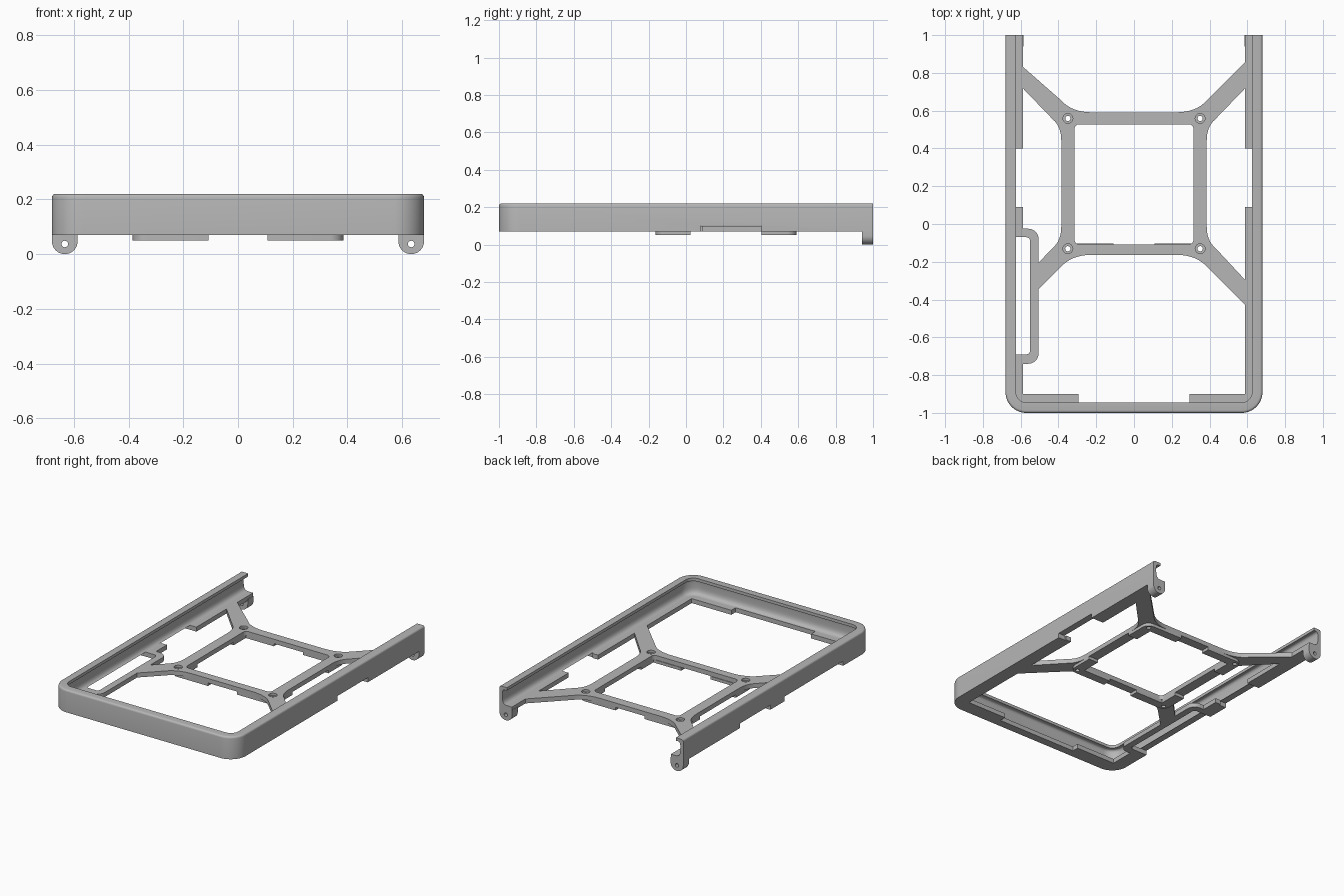
import bpy, bmesh
from math import sin, cos, pi, radians
from mathutils import Matrix, Vector

cube = bpy.data.objects.get("Cube")
if cube:
    bpy.data.objects.remove(cube, do_unlink=True)

grey = bpy.data.materials.new("plain_grey")
grey.use_nodes = True
grey.diffuse_color = (0.47, 0.47, 0.47, 1)
grey.node_tree.nodes["Principled BSDF"].inputs["Base Color"].default_value = grey.diffuse_color

W, BOTTOM, FLOOR, TOP = 0.68, 0.07, 0.10, 0.22   # half width and main heights
LEDGE = 0.588                                    # inner edge of the ledges


def finish(name, bm):
    bmesh.ops.remove_doubles(bm, verts=bm.verts, dist=1e-5)
    bmesh.ops.recalc_face_normals(bm, faces=bm.faces)
    me = bpy.data.meshes.new(name)
    bm.to_mesh(me)
    bm.free()
    me.materials.append(grey)
    ob = bpy.data.objects.new(name, me)
    bpy.context.collection.objects.link(ob)
    return ob


def smooth(ob):
    bpy.ops.object.select_all(action='DESELECT')
    ob.select_set(True)
    bpy.context.view_layer.objects.active = ob
    bpy.ops.object.shade_smooth_by_angle(angle=radians(30))


def plate(name, loops, z0, z1, matrix=Matrix()):
    """Extrude an outline; any further loops become holes."""
    cu = bpy.data.curves.new(name + "_outline", 'CURVE')
    cu.dimensions, cu.fill_mode, cu.extrude = '2D', 'BOTH', (z1 - z0) / 2
    for loop in loops:
        sp = cu.splines.new('POLY')
        sp.points.add(len(loop) - 1)
        for p, (x, y) in zip(sp.points, loop):
            p.co = (x, y, 0, 1)
        sp.use_cyclic_u = True
    tmp = bpy.data.objects.new("outline", cu)
    bpy.context.collection.objects.link(tmp)
    bpy.context.view_layer.update()
    me = bpy.data.meshes.new_from_object(tmp.evaluated_get(bpy.context.evaluated_depsgraph_get()))
    bm = bmesh.new()
    bm.from_mesh(me)
    bm.transform(matrix @ Matrix.Translation((0, 0, (z0 + z1) / 2)))
    bpy.data.objects.remove(tmp, do_unlink=True)
    bpy.data.curves.remove(cu)
    bpy.data.meshes.remove(me)
    ob = finish(name, bm)
    smooth(ob)
    return ob


def arc(cx, cy, r, a0, a1, n=8):
    return [(cx + r * cos(radians(a0 + (a1 - a0) * i / n)),
             cy + r * sin(radians(a0 + (a1 - a0) * i / n))) for i in range(n + 1)]


def circle(cx, cy, r, n=24):
    return arc(cx, cy, r, 0, 360 - 360 / n, n - 1)


def rect(x0, y0, x1, y1):
    return [(x0, y0), (x1, y0), (x1, y1), (x0, y1)]


def round_rect(x0, y0, x1, y1, r):
    return (arc(x0 + r, y0 + r, r, 180, 270) + arc(x1 - r, y0 + r, r, 270, 360)
            + arc(x1 - r, y1 - r, r, 0, 90) + arc(x0 + r, y1 - r, r, 90, 180))


def bend(a, c, b, n=8):
    """Quadratic curve from a to b pulled towards c."""
    a, b, c = Vector(a), Vector(b), Vector(c)
    return [tuple(a * (1 - t) ** 2 + c * 2 * t * (1 - t) + b * t * t)
            for t in (i / n for i in range(n + 1))]


# Rim: C-shaped section (inset, height) swept round three sides
section = [(0, BOTTOM), (0, 0.207)] + arc(0.013, 0.207, 0.013, 180, 90, 4)
section += [(0.055, TOP), (0.055, 0.2)]
section += bend((0.04, 0.2), (0.022, 0.2), (0.022, 0.175), 5)
section += bend((0.022, 0.145), (0.022, FLOOR), (0.055, FLOOR), 7) + [(0.055, BOTTOM)]
R = 0.11


def rim_path(d):
    return ([(-W + d, 1)] + arc(-W + R, -1 + R, R - d, 180, 270, 12)
            + arc(W - R, -1 + R, R - d, 270, 360, 12) + [(W - d, 1)])


bm = bmesh.new()
rows = [[bm.verts.new((x, y, z)) for x, y in rim_path(d)] for d, z in section]
for a, b in zip(rows, rows[1:] + rows[:1]):
    for i in range(len(a) - 1):
        bm.faces.new((a[i], a[i + 1], b[i + 1], b[i]))
for end in (0, -1):
    bm.faces.new([row[end] for row in rows])
rim = finish("rim", bm)

# Notches in the lower edge of the side walls
for x, y0, y1 in ((W, 0.08, 0.4), (-W, 0.08, 0.4), (-W, -0.69, -0.07)):
    cutter = plate("notch_cutter", [rect(x - 0.1, y0, x + 0.1, y1)], 0, FLOOR + 0.001)
    cutter.hide_render = True
    mod = rim.modifiers.new("notch", 'BOOLEAN')
    mod.operation, mod.solver, mod.object = 'DIFFERENCE', 'EXACT', cutter
    bpy.context.view_layer.objects.active = rim
    bpy.ops.object.modifier_apply(modifier=mod.name)
    bpy.data.objects.remove(cutter, do_unlink=True)
smooth(rim)

# Ledges inside the rim
IN = 0.63
for s, side in ((1, "left"), (-1, "right")):
    plate("rear_ledge_" + side, [rect(s * LEDGE, 0.4, s * IN, 1)], BOTTOM, FLOOR)
    front = 0.09 if s > 0 else -0.69
    plate("front_ledge_" + side, [[(s * x, y) for x, y in (
        (IN, front), (LEDGE, front), (LEDGE, -0.9), (0.295, -0.9),
        (0.295, -0.95), (IN, -0.95))]], BOTTOM, FLOOR)
plate("middle_ledge_right", [rect(-IN, -0.07, -LEDGE, 0.09)], BOTTOM, FLOOR)

# Bracket bowing inwards around the side opening
outer = [(-LEDGE, -0.025)] + arc(-0.56, -0.08, 0.055, 90, 0) \
    + arc(-0.56, -0.685, 0.055, 0, -90) + [(-LEDGE, -0.74)]
inner = [(-LEDGE, -0.69)] + arc(-0.57, -0.67, 0.02, -90, 0) \
    + arc(-0.57, -0.09, 0.02, 0, 90) + [(-LEDGE, -0.07)]
plate("side_bracket", [outer + inner], BOTTOM, FLOOR)

# Mounting frame with four arms, drawn one quarter at a time
CY, HX, HY = 0.214, 0.385, 0.377


def quarter(sx, sy, end, lo, hi):
    """Side fillet, arm tip, then end fillet of one corner."""
    pts = bend((HX, HY - 0.15), (HX, HY - 0.075), (0.43, 0.34)) + [(end, lo), (end, hi)]
    pts += bend((0.385, 0.44), (0.33, HY), (0.22, HY))
    pts = [(sx * x, CY + sy * y) for x, y in pts]
    return pts if sx * sy > 0 else pts[::-1]


outline = (quarter(1, 1, 0.59, 0.506, 0.645) + quarter(-1, 1, 0.59, 0.506, 0.62)
           + quarter(-1, -1, 0.51, 0.424, 0.564) + quarter(1, -1, 0.59, 0.512, 0.645))
corners = [(sx * 0.35, CY + sy * 0.345) for sx in (1, -1) for sy in (1, -1)]
window = round_rect(-0.315, -0.108, 0.315, 0.528, 0.025)
plate("mounting_frame", [outline, window] + [circle(x, y, 0.026) for x, y in corners],
      BOTTOM, FLOOR)
for x, y in corners:
    plate("screw_seat", [circle(x, y, 0.026), circle(x, y, 0.014)], BOTTOM, BOTTOM + 0.015)

# L-shaped pads under the frame corners
for sx in (1, -1):
    for sy in (1, -1):
        pad = [(0.108, HY), (0.108, 0.318), (0.315, 0.318), (0.315, 0.19), (HX, 0.19)]
        pad += arc(HX - 0.05, HY - 0.05, 0.05, 0, 90)
        hole = circle(sx * 0.35, CY + sy * 0.345, 0.014)
        plate("corner_pad", [[(sx * x, CY + sy * y) for x, y in pad], hole], 0.05, BOTTOM)

# Hinge lugs at the open end, drawn upright
upright = Matrix.Rotation(pi / 2, 4, 'X')
for s, side in ((1, "left"), (-1, "right")):
    cx, r = s * 0.633, 0.047
    lug = arc(cx, r, r, 180, 360, 16) + [(cx + r, 0.08), (cx - r, 0.08)]
    plate("hinge_lug_" + side, [lug, circle(cx, 0.037, 0.012)], -1, -0.94, upright)
